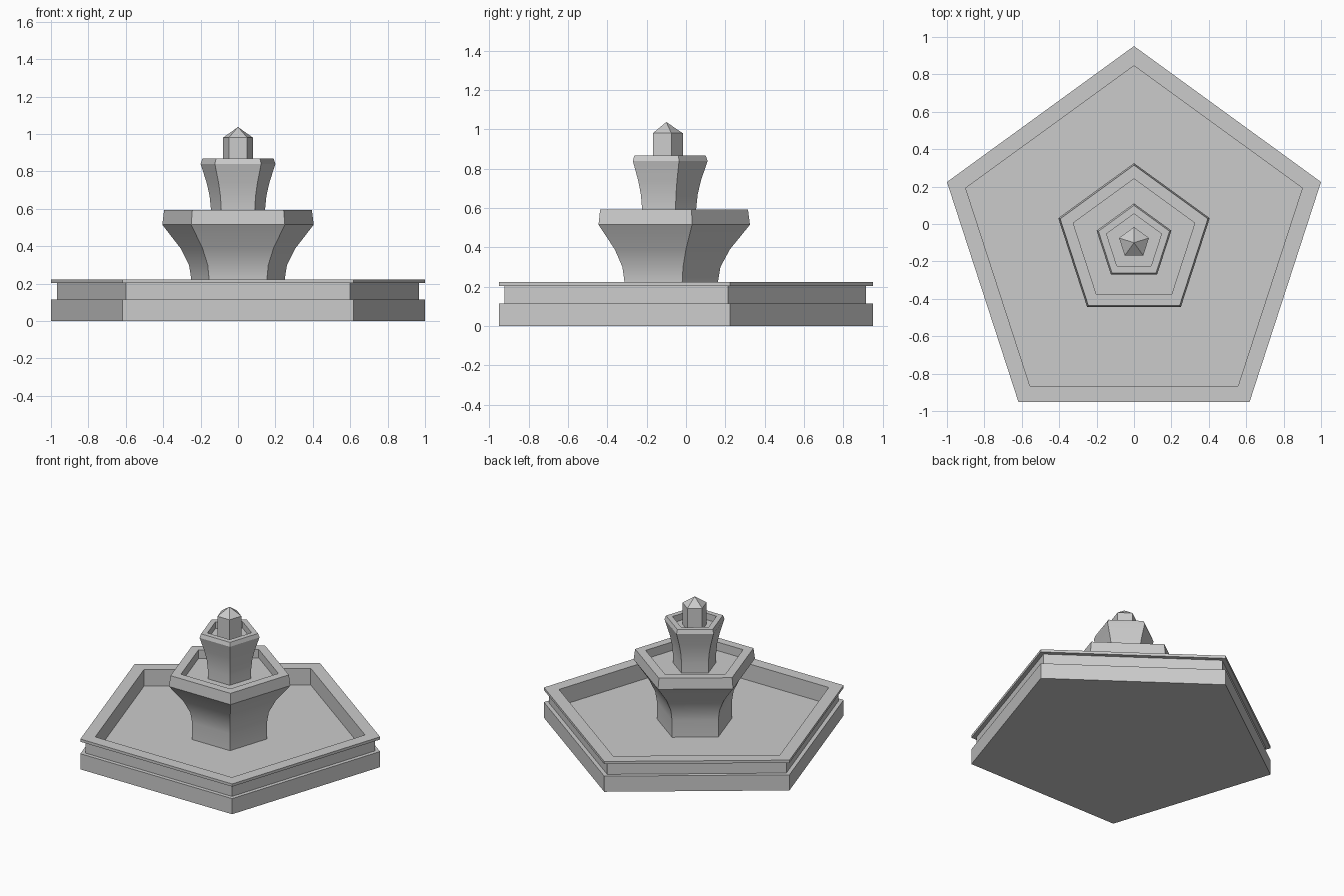
import bpy, bmesh, math

if "Cube" in bpy.data.objects:
    bpy.data.objects.remove(bpy.data.objects["Cube"])

SIN72 = math.sin(math.radians(72))
CENTRE_Y = -0.1004  # pentagon centre once the bounds are centred on y = 0


def pentagon_tier(name, profile):
    """Sweep (half width, z) points around five corners; zero width makes a tip."""
    bm = bmesh.new()
    rings = []
    for w, z in profile:
        if w == 0:
            rings.append([bm.verts.new((0, CENTRE_Y, z))] * 5)
            continue
        r = w / SIN72
        ring = []
        for i in range(5):
            a = math.radians(90 + 72 * i)
            ring.append(bm.verts.new((r * math.cos(a), CENTRE_Y + r * math.sin(a), z)))
        rings.append(ring)
    for low, high in zip(rings, rings[1:]):
        for i in range(5):
            j = (i + 1) % 5
            corners = [low[i], low[j], high[j], high[i]]
            bm.faces.new(list(dict.fromkeys(corners)))
    bm.faces.new(rings[0][::-1])
    if profile[-1][0] > 0:
        bm.faces.new(rings[-1])
    bmesh.ops.recalc_face_normals(bm, faces=bm.faces)
    mesh = bpy.data.meshes.new(name)
    bm.to_mesh(mesh)
    bm.free()
    obj = bpy.data.objects.new(name, mesh)
    bpy.context.collection.objects.link(obj)
    bpy.ops.object.select_all(action='DESELECT')
    obj.select_set(True)
    bpy.context.view_layer.objects.active = obj
    bpy.ops.object.shade_smooth_by_angle(angle=math.radians(30))
    return obj


# Wide pool with a recessed band under its rim
pentagon_tier("pool_basin", [
    (1.0, 0), (1.0, 0.115), (0.967, 0.115), (0.967, 0.203),
    (1.0, 0.203), (1.0, 0.223), (0.90, 0.223), (0.90, 0.10)])

# Flared pedestal carrying the middle bowl
pentagon_tier("middle_bowl", [
    (0.25, 0.095), (0.25, 0.225), (0.262, 0.30), (0.308, 0.39),
    (0.405, 0.515), (0.395, 0.593), (0.325, 0.593), (0.325, 0.53)])

# Smaller flared pedestal with the upper bowl
pentagon_tier("upper_bowl", [
    (0.145, 0.525), (0.145, 0.60), (0.152, 0.67), (0.168, 0.74),
    (0.20, 0.84), (0.19, 0.868), (0.147, 0.868), (0.147, 0.82)])

# Pointed spout on top
pentagon_tier("spout", [(0.08, 0.815), (0.08, 0.98), (0, 1.037)])
